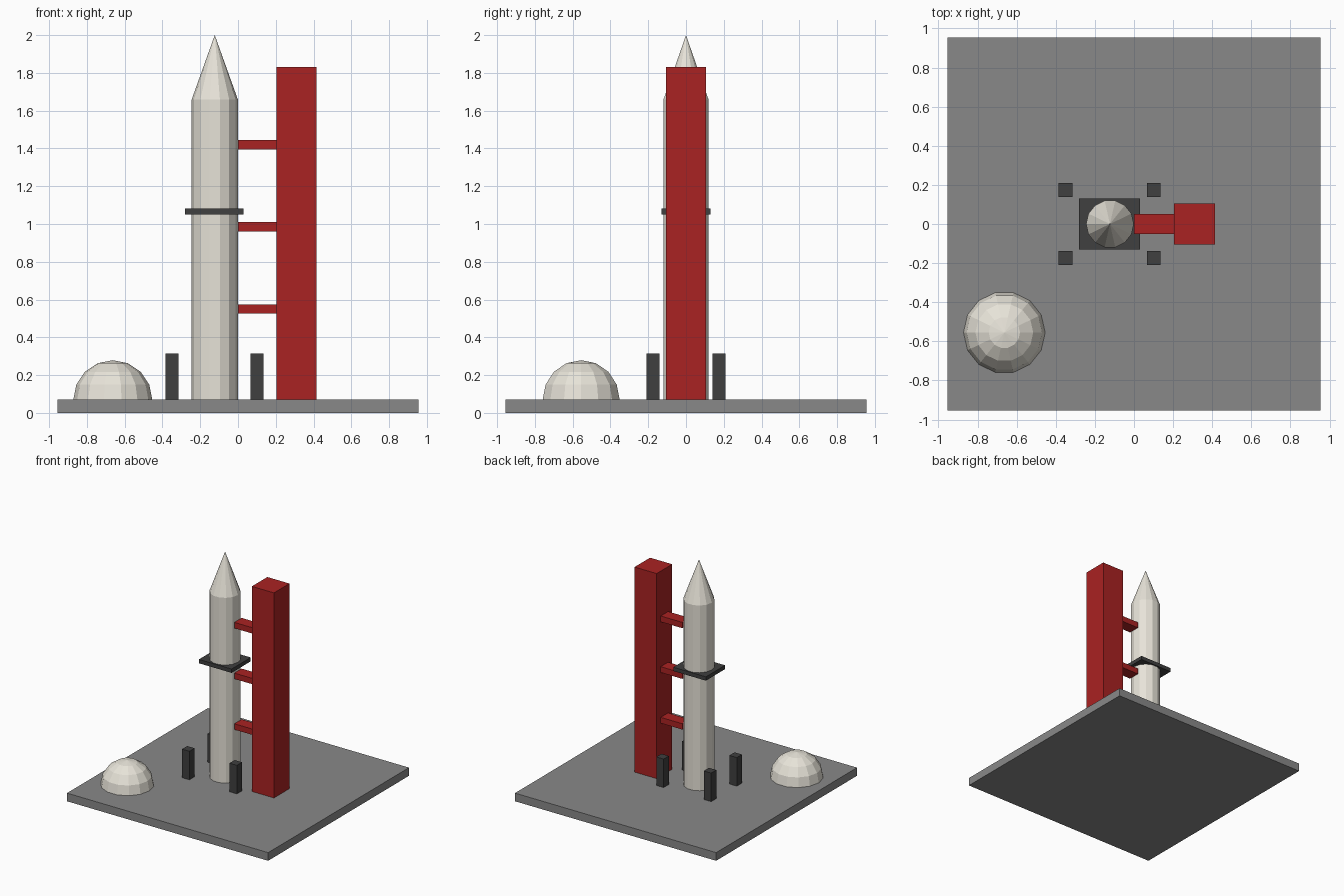
import bpy
import bmesh
from math import sin, cos, pi

cube = bpy.data.objects.get("Cube")
if cube:
    bpy.data.objects.remove(cube, do_unlink=True)


def material(name, r, g, b):
    m = bpy.data.materials.new(name)
    m.use_nodes = True
    m.diffuse_color = (r, g, b, 1)
    m.node_tree.nodes["Principled BSDF"].inputs["Base Color"].default_value = (r, g, b, 1)
    return m


concrete = material("concrete grey", 0.25, 0.25, 0.25)
red = material("tower red", 0.4, 0.016, 0.016)
dark = material("dark steel", 0.05, 0.05, 0.05)
white = material("off white", 0.8, 0.77, 0.69)


def finish(name, bm, mat, location=(0, 0, 0)):
    bmesh.ops.recalc_face_normals(bm, faces=bm.faces)
    mesh = bpy.data.meshes.new(name)
    bm.to_mesh(mesh)
    bm.free()
    mesh.materials.append(mat)
    ob = bpy.data.objects.new(name, mesh)
    ob.location = location
    bpy.context.collection.objects.link(ob)
    return ob


def box(name, mat, x, y, z):
    """Box from (min, max) ranges."""
    bm = bmesh.new()
    bmesh.ops.create_cube(bm, size=1)
    for v in bm.verts:
        v.co = [(a + b) / 2 + c * (b - a) for (a, b), c in zip((x, y, z), v.co)]
    return finish(name, bm, mat)


def lathe(name, mat, profile, location, sides=14):
    """Flat-faced solid of revolution from (radius, height) points, closed at the ends."""
    bm = bmesh.new()
    rings = []
    for r, z in profile:
        n = sides if r > 0 else 1
        rings.append([bm.verts.new((r * cos(2 * pi * i / sides), r * sin(2 * pi * i / sides), z))
                      for i in range(n)])
    for low, high in zip(rings, rings[1:]):
        for i in range(sides):
            j = (i + 1) % sides
            if len(high) == 1:
                bm.faces.new((low[i], low[j], high[0]))
            else:
                bm.faces.new((low[i], low[j], high[j], high[i]))
    for ring in (rings[0], rings[-1]):
        if len(ring) > 1:
            bm.faces.new(ring)
    return finish(name, bm, mat, location)


# Ground slab
TOP = 0.07
box("launch_pad", concrete, (-0.955, 0.955), (-0.955, 0.955), (0, TOP))

# Rocket
RX, RR = -0.123, 0.122
lathe("rocket_body", white, [(RR, TOP), (RR, 1.66)], (RX, 0, 0))
lathe("rocket_nose", white, [(RR, 1.66), (0, 2.0)], (RX, 0, 0))
box("collar_plate", dark, (-0.28, 0.03), (-0.13, 0.13), (1.05, 1.083))

# Service tower and its arms
box("service_tower", red, (0.205, 0.415), (-0.105, 0.105), (TOP, 1.83))
for i, z in enumerate((0.55, 0.985, 1.42)):
    box(f"service_arm_{i + 1}", red, (0, 0.205), (-0.05, 0.05), (z - 0.025, z + 0.025))

# Hold-down posts around the rocket
for xn, x in (("right", -0.35), ("left", 0.101)):
    for yn, y in (("front", -0.174), ("back", 0.174)):
        box(f"post_{yn}_{xn}", dark, (x - 0.035, x + 0.035), (y - 0.035, y + 0.035), (TOP, 0.315))

# Storage dome
R = 0.209
arc = [(R * cos(a * pi / 8), R * sin(a * pi / 8)) for a in range(4)] + [(0, R)]
lathe("dome", white, arc, (-0.663, -0.555, TOP))
